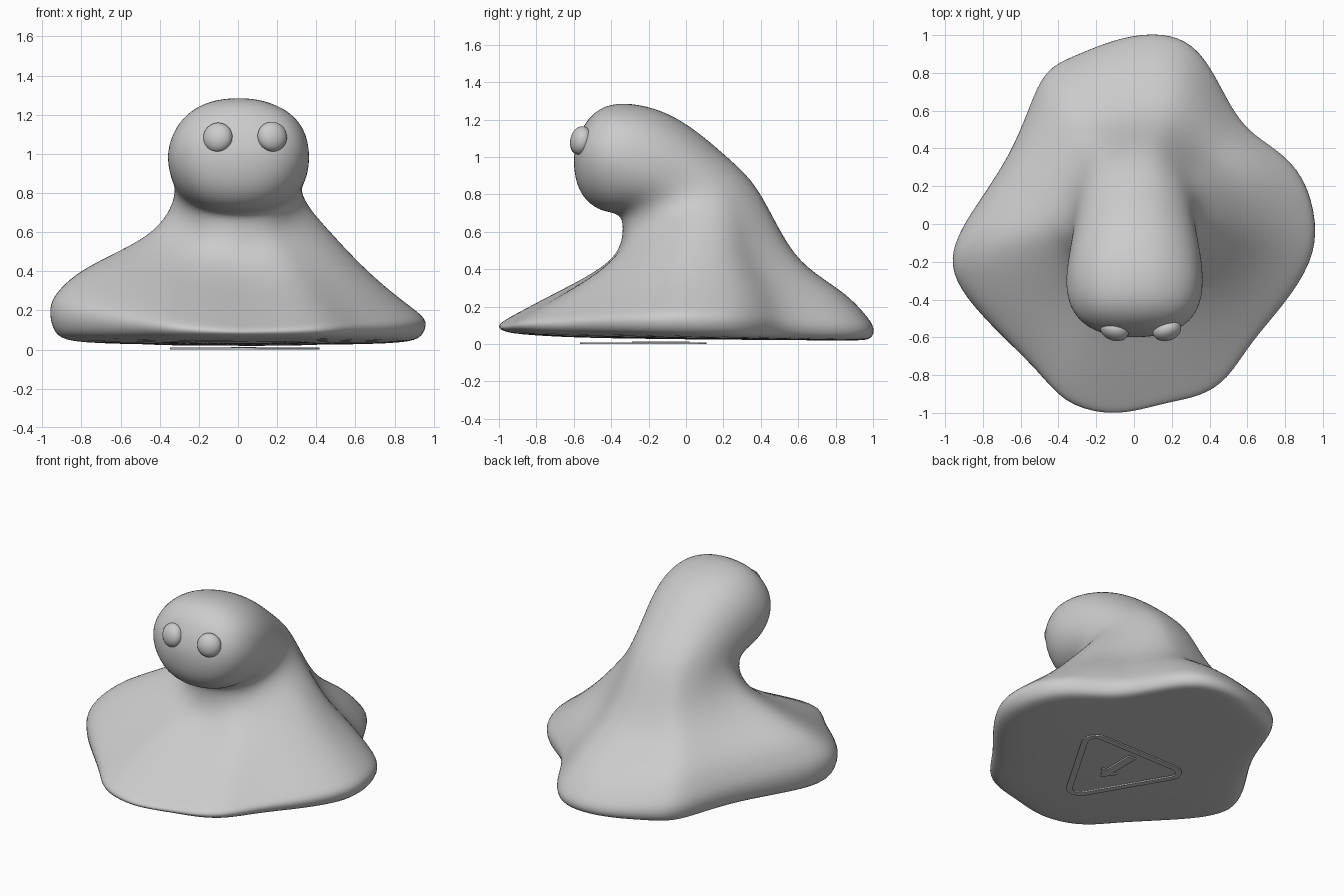
import bpy, bmesh, math
from mathutils import Vector, Euler

if "Cube" in bpy.data.objects:
    bpy.data.objects.remove(bpy.data.objects["Cube"])

grey = bpy.data.materials.new("plain grey")
grey.diffuse_color = (0.6, 0.6, 0.6, 1)
grey.use_nodes = True
grey.node_tree.nodes["Principled BSDF"].inputs["Base Color"].default_value = grey.diffuse_color


def make(name, bm):
    bmesh.ops.recalc_face_normals(bm, faces=bm.faces[:])
    me = bpy.data.meshes.new(name)
    bm.to_mesh(me)
    bm.free()
    ob = bpy.data.objects.new(name, me)
    bpy.context.collection.objects.link(ob)
    me.materials.append(grey)
    return ob


# Hem outline of the cloak, counter-clockwise from the front
HEM = [(-.16, -1), (.0, -.985), (.18, -.935), (.35, -.905), (.49, -.82), (.61, -.62),
       (.79, -.42), (.935, -.2), (.962, 0), (.895, .25), (.75, .39), (.6, .48), (.5, .62),
       (.4, .83), (.28, .97), (.1, 1.005), (-.1, .97), (-.3, .885), (-.47, .815),
       (-.55, .6), (-.65, .35), (-.83, .09), (-.93, -.07), (-.965, -.22),
       (-.89, -.38), (-.7, -.58), (-.5, -.77), (-.37, -.94)]

# Rings: front (y, z), back (y, z), left x, right x, roundness, left lift, right lift
RINGS = [
    (-.60, .033, .62, .020, -.58, .58, 0, 0, 0),
    (-.92, .052, .93, .018, -.88, .88, 0, 0, 0),
    (-1.00, .07, 1.00, .022, -.955, .955, 0, .03, .015),
    (-1.02, .095, 1.02, .08, -.985, .985, 0, .13, .06),
    (-.95, .13, .97, .15, -.93, .92, .05, .17, .06),
    (-.76, .23, .86, .27, -.82, .76, .12, .16, .07),
    (-.55, .335, .64, .40, -.62, .60, .3, .14, .10),
    (-.41, .43, .53, .55, -.45, .46, .5, .11, .13),
    (-.35, .52, .45, .71, -.36, .37, .7, .09, .10),
    (-.335, .62, .355, .88, -.325, .325, .88, .04, .04),
    (-.35, .70, .21, 1.01, -.325, .33, 1, 0, 0),
    (-.45, .705, .06, 1.14, -.35, .36, 1, 0, 0),
    (-.54, .765, -.09, 1.235, -.365, .37, 1, 0, 0),
    (-.585, .85, -.25, 1.285, -.34, .35, 1, 0, 0),
    (-.60, .94, -.41, 1.29, -.27, .285, 1, 0, 0),
    (-.60, 1.02, -.51, 1.225, -.16, .17, 1, 0, 0),
]


def ring_points(fy, fz, by, bz, left, right, mix, lift_l, lift_r):
    pts = []
    for x, y in HEM:
        u, v = x / .96, y
        a = math.atan2(v, u)
        c, s = math.cos(a), math.sin(a)
        # slightly squared round cross-section for the neck and head
        r = (abs(c) ** 2.15 + abs(s) ** 2.15) ** (-1 / 2.15)
        u, v = u + (r * c - u) * mix, v + (r * s - v) * mix
        t = (v + 1) / 2
        lift = (lift_l if u < 0 else lift_r) * abs(u) ** 1.5
        pts.append((right * u if u > 0 else -left * u,
                    fy + (by - fy) * t, fz + (bz - fz) * t + lift))
    return pts


# Body: hem, cloak, neck and forward-leaning head in one skin
bm = bmesh.new()
loops = [[bm.verts.new(p) for p in ring_points(*r)] for r in RINGS]
n = len(HEM)
for lo, hi in zip(loops, loops[1:]):
    for i in range(n):
        j = (i + 1) % n
        bm.faces.new((lo[i], lo[j], hi[j], hi[i]))
for loop, centre in ((loops[0], (0, 0, .025)), (loops[-1], (.005, -.57, 1.125))):
    c = bm.verts.new(centre)
    for i in range(n):
        bm.faces.new((loop[i], loop[(i + 1) % n], c))
body = make("cloaked_body", bm)
sub = body.modifiers.new("smooth", 'SUBSURF')
sub.levels = sub.render_levels = 2
for p in body.data.polygons:
    p.use_smooth = True

# Eyes: slightly flattened balls turned outward and up
for side, x, z in (("left", -.103, 1.083), ("right", .175, 1.088)):
    bm = bmesh.new()
    bmesh.ops.create_uvsphere(bm, u_segments=24, v_segments=16, radius=1)
    eye = make(side + "_eye", bm)
    eye.scale = (.077, .055, .077)
    eye.location = (x, -.562, z)
    eye.rotation_euler = Euler((-.2, 0, -.3 if x < 0 else .3))
    for p in eye.data.polygons:
        p.use_smooth = True


def rounded(corners, radius, steps=6):
    """Polygon with round corners (counter-clockwise corners)."""
    out = []
    k = len(corners)
    for i in range(k):
        p = Vector(corners[i])
        a = (Vector(corners[i - 1]) - p).normalized()
        b = (Vector(corners[(i + 1) % k]) - p).normalized()
        half = a.angle(b) / 2
        mid = p + (a + b).normalized() * radius / math.sin(half)
        sa = p + a * radius / math.tan(half) - mid
        sb = p + b * radius / math.tan(half) - mid
        for s in range(steps + 1):
            d = sa.lerp(sb, s / steps).normalized()
            out.append((mid + d * radius, d))
    return out


# Triangular frame under the base, apex toward the front
bm = bmesh.new()
path = rounded([(.035, -.655), (.485, .11), (-.415, .11)], .09)
cols = [[bm.verts.new((*(p - d * inset), z)) for inset, z in
         ((0, 0), (0, .009), (.04, .009), (.04, 0))] for p, d in path]
for i in range(len(cols)):
    a, b = cols[i - 1], cols[i]
    for k in range(4):
        bm.faces.new((a[k], b[k], b[(k + 1) % 4], a[(k + 1) % 4]))
make("base_triangle_frame", bm)

# Arrow inside the frame
bm = bmesh.new()
shape = [(0, -.29), (.065, -.2), (.028, -.2), (.028, .02),
         (-.028, .02), (-.028, -.2), (-.065, -.2)]
face = bm.faces.new([bm.verts.new((x + .03, y, .002)) for x, y in shape])
ext = bmesh.ops.extrude_face_region(bm, geom=[face])
for v in ext["geom"]:
    if isinstance(v, bmesh.types.BMVert):
        v.co.z += .01
make("base_arrow", bm)
